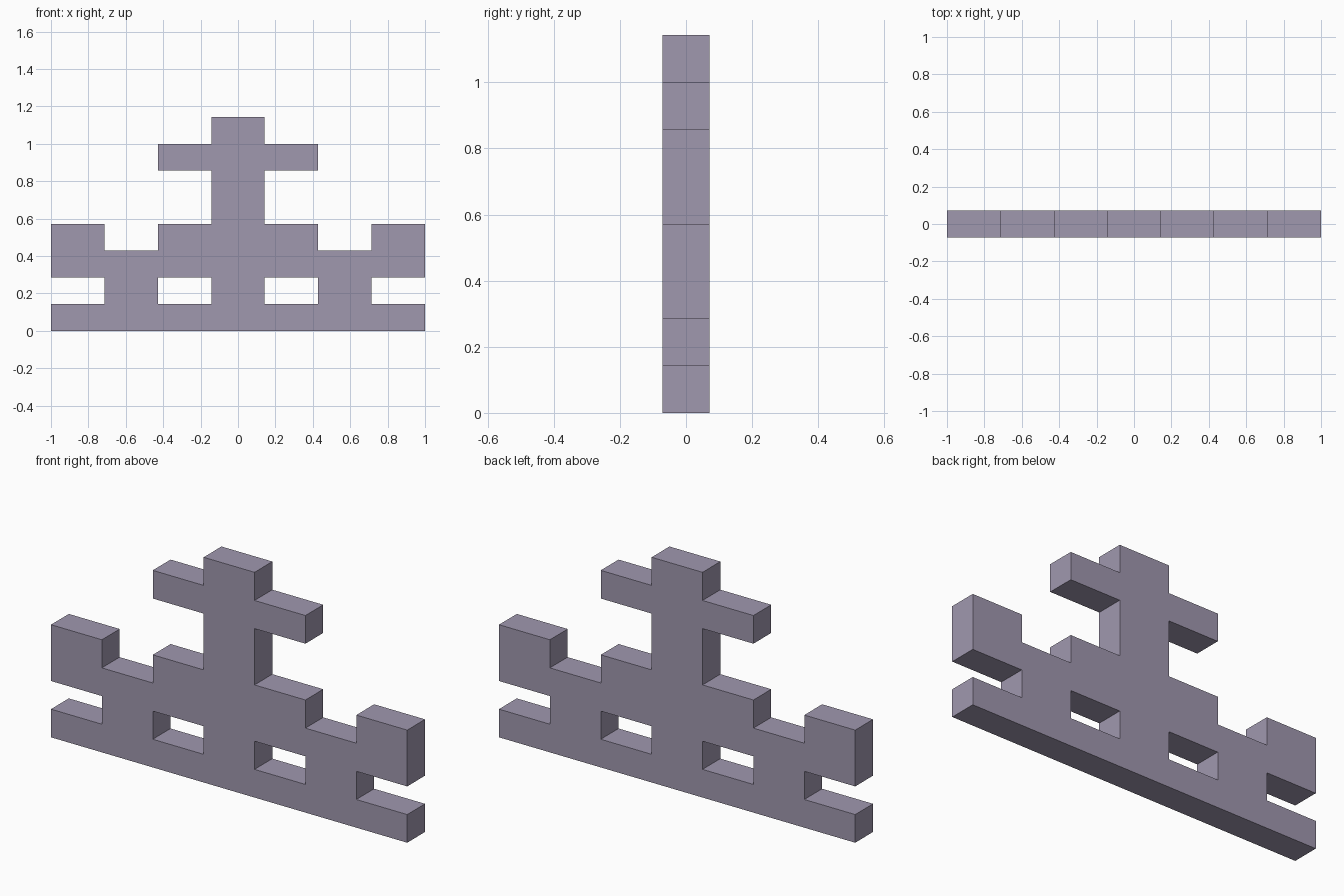
import bpy, bmesh

if "Cube" in bpy.data.objects:
    bpy.data.objects.remove(bpy.data.objects["Cube"])

U = 1 / 7            # brick height and wall depth; each brick is 2U wide

# Brick courses from bottom to top
COURSES = [
    "#######",
    ".#.#.#.",
    "#######",
    "#.###.#",
    "...#...",
    "...#...",
    "..###..",
    "...#...",
]

mat = bpy.data.materials.new("muted lavender")
mat.diffuse_color = (0.352, 0.314, 0.429, 1)
mat.use_nodes = True
mat.node_tree.nodes["Principled BSDF"].inputs["Base Color"].default_value = mat.diffuse_color

# Front silhouette: one quad per filled brick
bm = bmesh.new()
for row, course in enumerate(COURSES):
    for col, cell in enumerate(course):
        if cell == "#":
            x, z = -1 + 2 * U * col, U * row
            corners = [(x, z), (x + 2 * U, z), (x + 2 * U, z + U), (x, z + U)]
            bm.faces.new([bm.verts.new((cx, -U / 2, cz)) for cx, cz in corners])
bmesh.ops.remove_doubles(bm, verts=bm.verts, dist=1e-4)

# Thicken the silhouette to the back, keeping the front faces
result = bmesh.ops.extrude_face_region(bm, geom=bm.faces[:], use_keep_orig=True)
back = [g for g in result["geom"] if isinstance(g, bmesh.types.BMVert)]
bmesh.ops.translate(bm, verts=back, vec=(0, U, 0))

# Merge flat areas into clean faces
bmesh.ops.recalc_face_normals(bm, faces=bm.faces)
bmesh.ops.dissolve_limit(bm, angle_limit=0.01, verts=bm.verts, edges=bm.edges)
bmesh.ops.recalc_face_normals(bm, faces=bm.faces)

mesh = bpy.data.meshes.new("brick_wall")
bm.to_mesh(mesh)
bm.free()
mesh.materials.append(mat)
bpy.context.collection.objects.link(bpy.data.objects.new("brick_wall", mesh))
